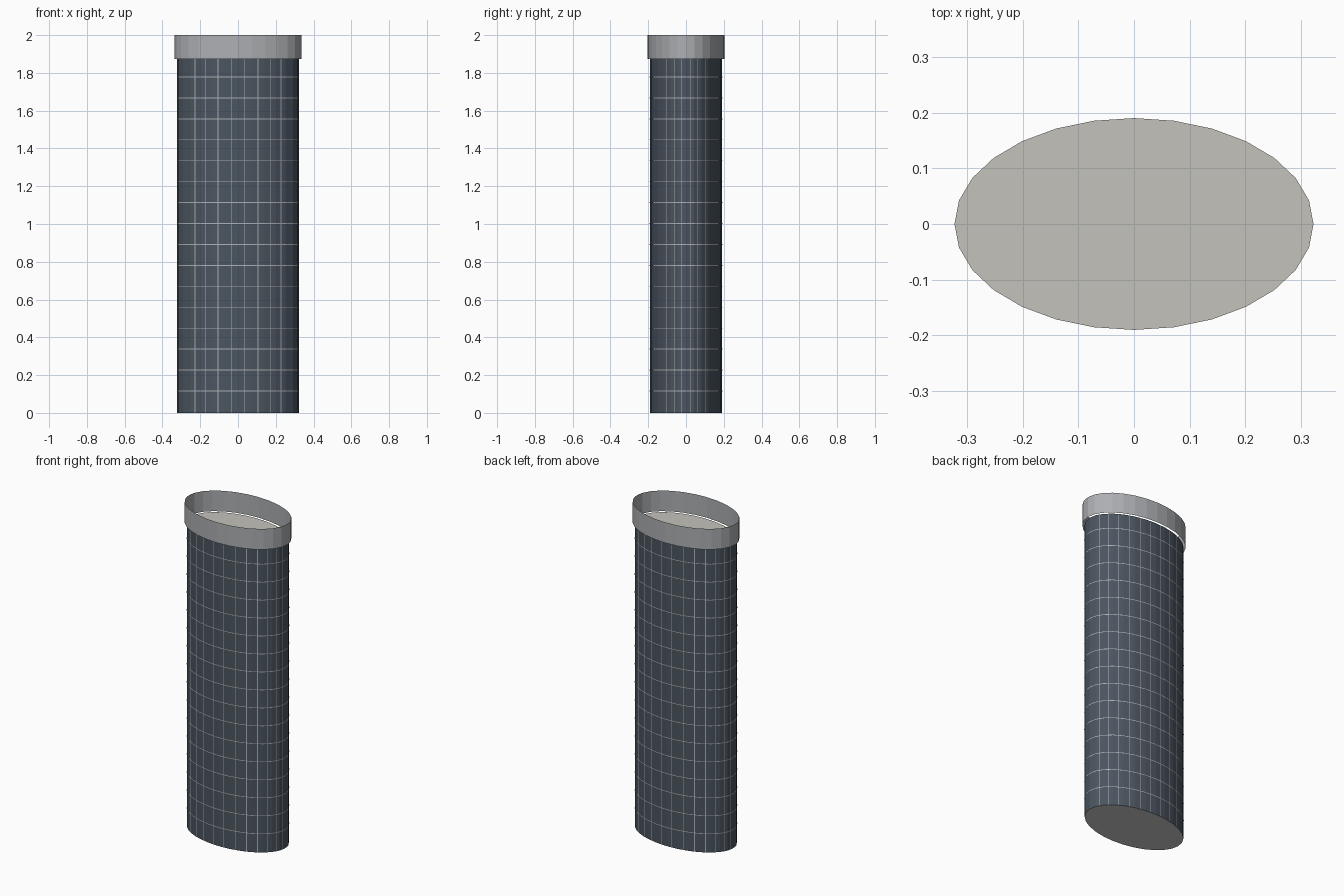
import bpy, bmesh, math

if "Cube" in bpy.data.objects:
    bpy.data.objects.remove(bpy.data.objects["Cube"])

SIDES = 28
RX, RY = 0.322, 0.19      # wall radii
ROOF_Z, TOP_Z = 1.873, 2.0


def material(name, rgb):
    m = bpy.data.materials.new(name)
    m.diffuse_color = (*rgb, 1)
    m.use_nodes = True
    m.node_tree.nodes["Principled BSDF"].inputs["Base Color"].default_value = m.diffuse_color
    return m


def point(i, grow, z):
    # corner i of the oval; fractional i lies on the straight facet
    k, f = math.floor(i), i - math.floor(i)
    a, b = (2 * math.pi * n / SIDES for n in (k, k + 1))
    mix = lambda p, q: p * (1 - f) + q * f
    return ((RX + grow) * mix(math.cos(a), math.cos(b)),
            (RY + grow) * mix(math.sin(a), math.sin(b)), z)


def finish(name, bm, mat=None):
    me = bpy.data.meshes.new(name)
    bm.to_mesh(me)
    bm.free()
    ob = bpy.data.objects.new(name, me)
    bpy.context.collection.objects.link(ob)
    if mat:
        me.materials.append(mat)
    return ob


def strip(bm, i0, i1, grow, z0, z1):
    bm.faces.new([bm.verts.new(point(i, grow, z))
                  for i, z in ((i0, z0), (i1, z0), (i1, z1), (i0, z1))])


def band(bm, grow, z0, z1):
    for i in range(SIDES):
        strip(bm, i, i + 1, grow, z0, z1)
    bmesh.ops.remove_doubles(bm, verts=bm.verts, dist=1e-5)


def cap(name, z, up, mat=None):
    bm = bmesh.new()
    vs = [bm.verts.new(point(i, 0, z)) for i in range(SIDES)]
    bm.faces.new(vs if up else vs[::-1])
    finish(name, bm, mat)


glass = material("dark_glass", (0.07, 0.09, 0.115))
metal = material("light_metal", (0.42, 0.45, 0.48))
stone = material("roof_stone", (0.56, 0.54, 0.50))
trim = material("parapet_grey", (0.42, 0.43, 0.45))

# Oval glass wall with roof and base
bm = bmesh.new()
band(bm, 0, 0, ROOF_Z)
finish("tower_wall", bm, glass)
cap("roof", ROOF_Z, True, stone)
cap("base", 0, False)

# Thin open parapet, slightly wider than the wall
bm = bmesh.new()
band(bm, 0.013, ROOF_Z, TOP_Z)
finish("parapet", bm, trim)

# Floor lines around the wall
bm = bmesh.new()
for k in range(16):
    z = 0.116 + 0.1108 * k
    for i in range(SIDES):
        strip(bm, i, i + 1, 0.002, z - 0.002, z + 0.002)
finish("floor_lines", bm, metal)

# Vertical mullions, one in the middle of each facet
bm = bmesh.new()
for i in range(SIDES):
    strip(bm, i + 0.47, i + 0.53, 0.002, 0, ROOF_Z)
finish("mullions", bm, metal)
